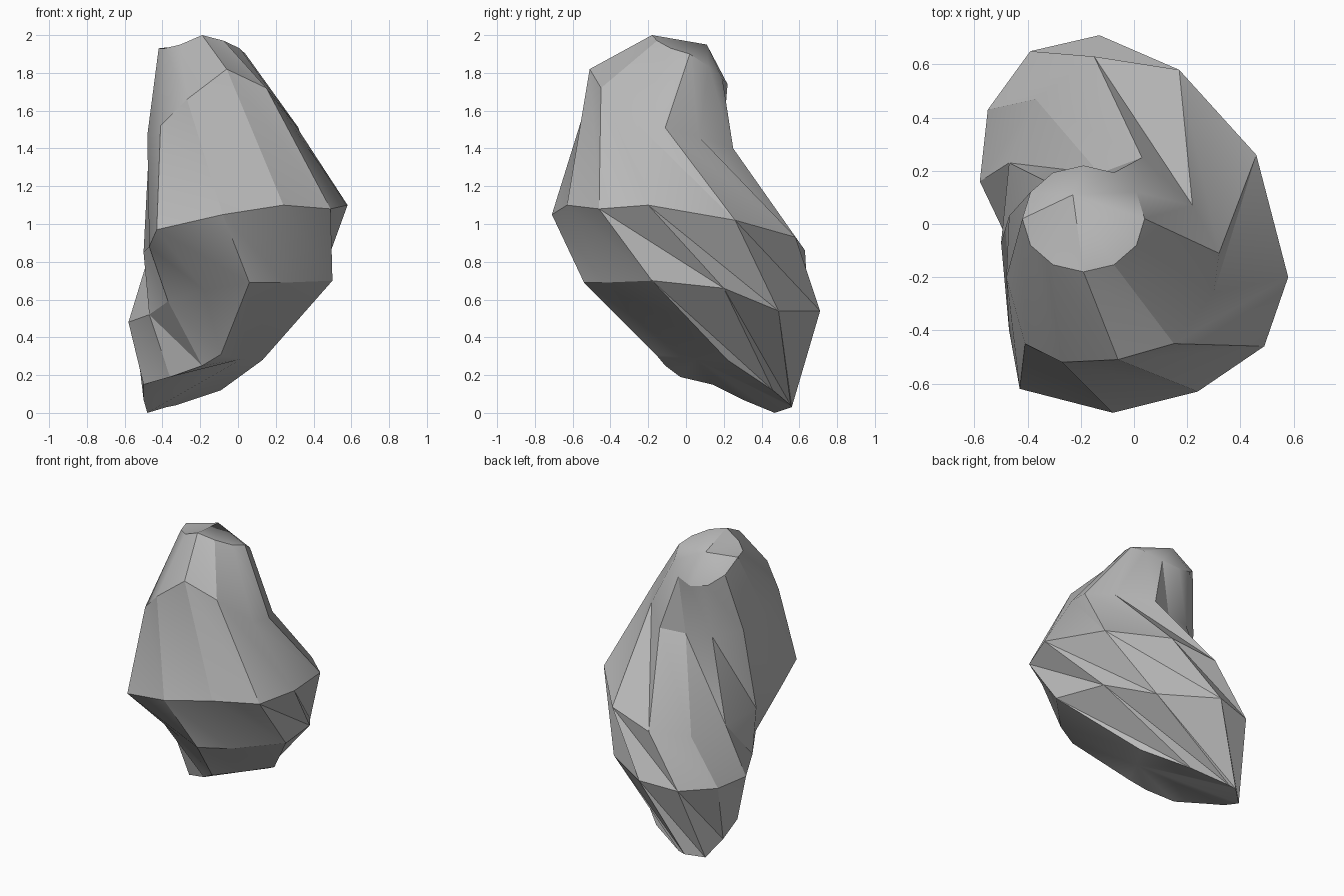
import bpy, bmesh, math

if "Cube" in bpy.data.objects:
    bpy.data.objects.remove(bpy.data.objects["Cube"])

# Cross-sections of the boulder, each counter-clockwise from the front, 12 points
shoulder = [(-.27, -.52, 1.66), (-.06, -.51, 1.82), (.15, -.45, 1.72), (.30, -.26, 1.53),
            (.32, -.11, 1.51), (.22, .07, 1.46), (.03, .25, 1.40), (-.13, .19, 1.38),
            (-.31, .15, 1.39), (-.47, .03, 1.43), (-.48, -.20, 1.47), (-.41, -.45, 1.52)]
belt = [(-.08, -.71, 1.05), (.24, -.63, 1.10), (.49, -.46, 1.08), (.58, -.20, 1.10),
        (.46, .26, 1.02), (.17, .58, .93), (-.15, .63, .86), (-.37, .47, .82),
        (-.47, .23, .84), (-.50, -.07, .85), (-.47, -.40, .88), (-.43, -.62, .97)]
lower = [(.06, -.54, .69), (.25, -.43, .69), (.50, -.18, .70), (.42, .20, .66),
         (.22, .49, .54), (-.13, .71, .54), (-.39, .65, .51), (-.55, .43, .49),
         (-.58, .16, .48), (-.47, -.07, .52), (-.37, -.25, .59), (-.18, -.40, .65)]
# The slanted underside shares its front corner with the lower ring
base = lower[:2] + [(.13, .22, .28), (-.09, .46, .12), (-.33, .555, .04), (-.38, .56, .03),
                    (-.48, .47, 0), (-.50, .30, .07), (-.50, .14, .15), (-.36, -.03, .19),
                    (-.19, -.11, .25), (-.09, -.16, .31)]
# Crown: an ellipse with a peak at the front and a dropped back edge
crown = []
for i in range(12):
    a = math.radians(30 * i - 120)
    z = 1.93 - .19 * max(0, math.sin(a)) + {1: .07, 2: .04, 0: .02, 4: -.03}.get(i, 0)
    crown.append((-.19 + .23 * math.cos(a), .02 + .20 * math.sin(a), z))

bm = bmesh.new()
cache = {}


def vert(p):
    if p not in cache:
        cache[p] = bm.verts.new(p)
    return cache[p]


def tri(*pts):
    if len(set(pts)) == 3:
        bm.faces.new([vert(p) for p in pts])


def bridge(up, down):
    """Join two rings with diagonals that twist around the rock."""
    n = len(up)
    for i in range(n):
        j = (i + 1) % n
        tri(up[i], down[i], down[j])
        tri(up[i], down[j], up[j])


def fan(ring, centre):
    for i in range(len(ring)):
        tri(ring[i], ring[(i + 1) % len(ring)], centre)


rings = [crown, shoulder, belt, lower, base]
for up, down in zip(rings, rings[1:]):
    bridge(up, down)
fan(crown, (-.23, .11, 1.95))
fan(base[::-1], (.02, .05, .285))
bmesh.ops.recalc_face_normals(bm, faces=bm.faces)

# Boulder object
mesh = bpy.data.meshes.new("boulder")
bm.to_mesh(mesh)
bm.free()
rock = bpy.data.objects.new("boulder", mesh)
bpy.context.collection.objects.link(rock)
grey = bpy.data.materials.new("stone grey")
grey.diffuse_color = (.48, .48, .48, 1)
grey.use_nodes = True
grey.node_tree.nodes["Principled BSDF"].inputs["Base Color"].default_value = grey.diffuse_color
mesh.materials.append(grey)
bpy.context.view_layer.objects.active = rock
rock.select_set(True)
bpy.ops.object.shade_smooth_by_angle(angle=math.radians(30))
